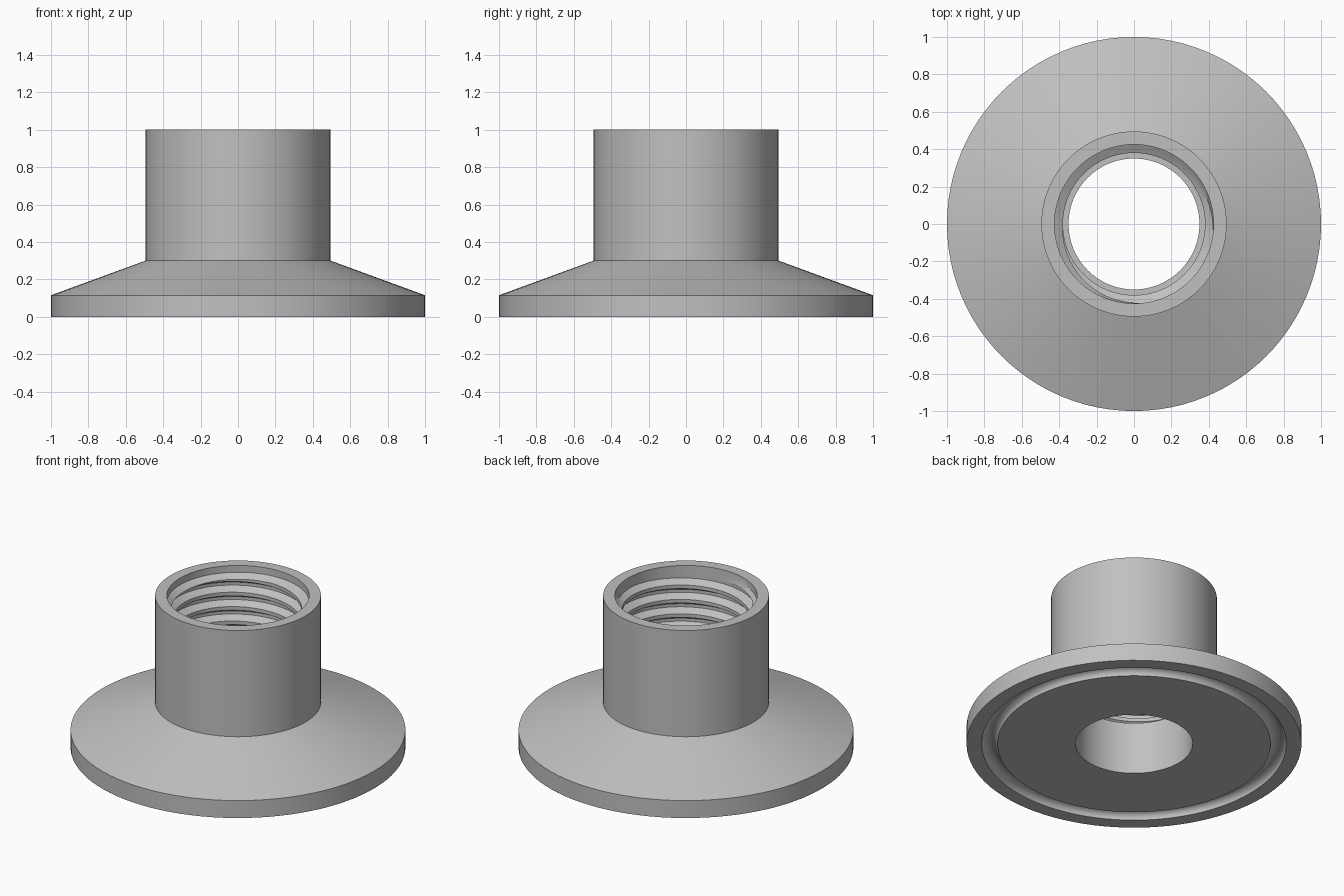
import bpy, bmesh
from math import cos, sin, pi

cube = bpy.data.objects.get("Cube")
if cube:
    bpy.data.objects.remove(cube)

SEGMENTS = 96
BORE, MINOR, MAJOR = 0.35, 0.38, 0.425
THREAD_LOW, THREAD_HIGH, PITCH = 0.345, 0.93, 0.095
PHASE_START = THREAD_HIGH - 7.5 * PITCH
# One pitch of the thread: fraction along the pitch, radius
THREAD = [(0, MINOR), (0.25, MINOR), (0.52, MAJOR), (0.73, MAJOR), (1, MINOR)]


def thread_radius(phase):
    phase %= 1
    for (f0, r0), (f1, r1) in zip(THREAD, THREAD[1:]):
        if phase <= f1:
            return r0 + (r1 - r0) * (phase - f0) / (f1 - f0)


def thread_points(turn):
    """Helical thread section at a given fraction of a turn, bottom to top."""
    points = []
    for k in range(-3, 10):
        for fraction, radius in THREAD[:-1]:
            z = PHASE_START + PITCH * (k + fraction + turn)
            if not THREAD_LOW < z < THREAD_HIGH:
                z = min(max(z, THREAD_LOW), THREAD_HIGH)
                radius = thread_radius((z - PHASE_START) / PITCH - turn)
            points.append((radius, z))
    return points


# Outer section: mouth, neck, conical flange, rounded gasket groove, bore
groove = [(0.8625 + 0.0475 * cos(pi * i / 12), 0.042 * sin(pi * i / 12))
          for i in range(13)]
outside = [(MAJOR, 0.955), (MAJOR, 1), (0.495, 1), (0.495, 0.3),
           (1, 0.115), (1, 0)] + groove + [(BORE, 0), (BORE, THREAD_LOW)]

# Sweep the closed section round the axis, then weld the seam
bm = bmesh.new()
columns = []
for i in range(SEGMENTS + 1):
    turn = i / SEGMENTS
    c, s = cos(2 * pi * turn), sin(2 * pi * turn)
    columns.append([bm.verts.new((r * c, r * s, z))
                    for r, z in outside + thread_points(turn)])
for a, b in zip(columns, columns[1:]):
    for j in range(len(a)):
        bm.faces.new((a[j - 1], b[j - 1], b[j], a[j]))
bmesh.ops.remove_doubles(bm, verts=bm.verts, dist=0.00005)
bmesh.ops.recalc_face_normals(bm, faces=bm.faces)

mesh = bpy.data.meshes.new("threaded_flange")
bm.to_mesh(mesh)
bm.free()
flange = bpy.data.objects.new("threaded_flange", mesh)
bpy.context.collection.objects.link(flange)

# Plain grey metal
metal = bpy.data.materials.new("grey_metal")
metal.use_nodes = True
grey = (0.53, 0.53, 0.53, 1)
metal.diffuse_color = grey
metal.node_tree.nodes["Principled BSDF"].inputs["Base Color"].default_value = grey
mesh.materials.append(metal)

bpy.ops.object.select_all(action="DESELECT")
flange.select_set(True)
bpy.context.view_layer.objects.active = flange
bpy.ops.object.shade_smooth_by_angle(angle=pi / 6)
